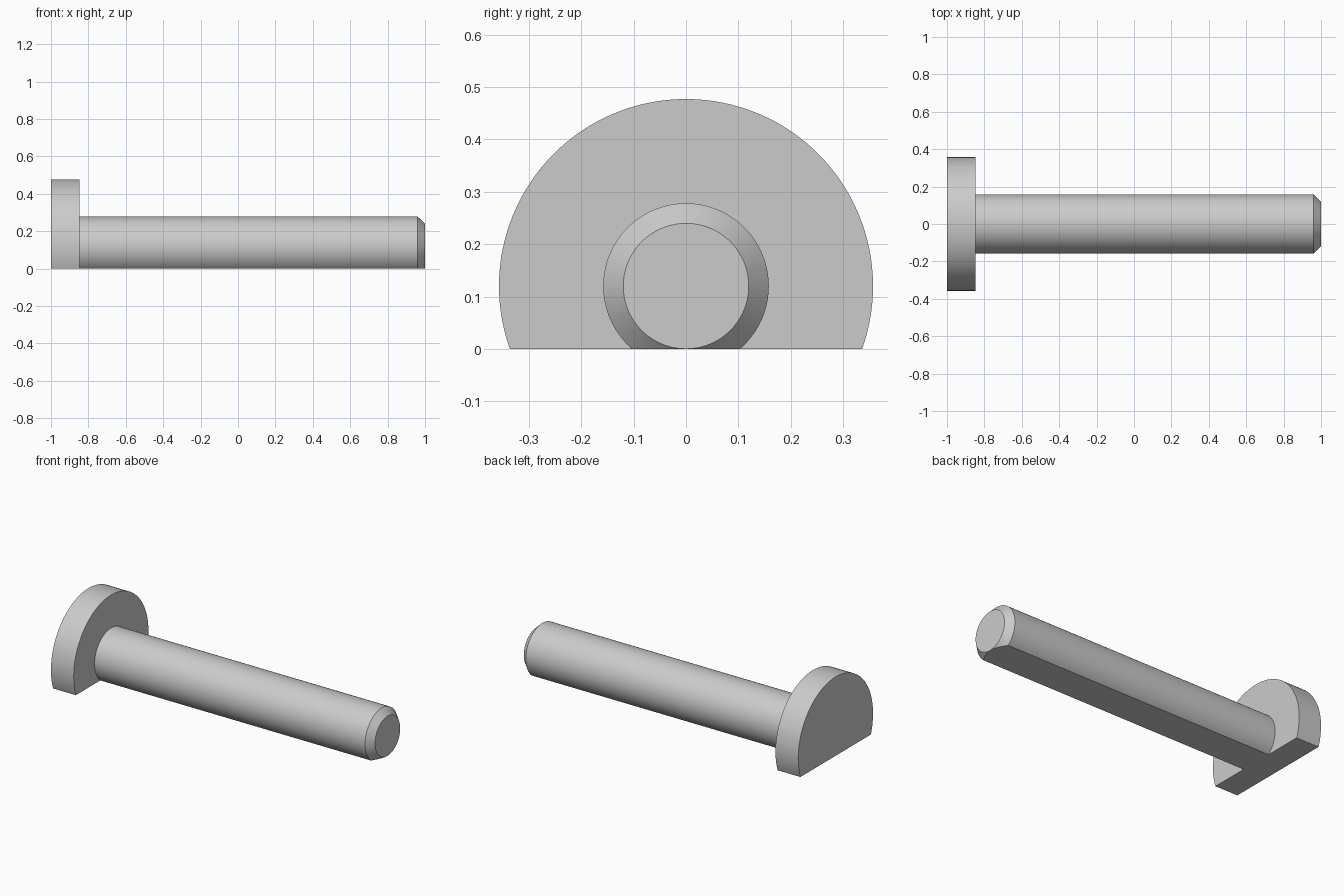
import bpy
import bmesh
from math import tau, radians
from mathutils import Vector

cube = bpy.data.objects.get("Cube")
if cube:
    bpy.data.objects.remove(cube, do_unlink=True)

AXIS_Z = 0.12
SEGMENTS = 128
HEAD_R, SHANK_R, TIP_R = 0.357, 0.158, 0.1197

# Plain grey steel
steel = bpy.data.materials.new("grey steel")
steel.use_nodes = True
grey = (0.6, 0.6, 0.6, 1)
steel.diffuse_color = grey
steel.node_tree.nodes["Principled BSDF"].inputs["Base Color"].default_value = grey

# Half profile (x, radius): head, step, shank, chamfered tip
profile = [(-1, HEAD_R), (-0.848, HEAD_R), (-0.848, SHANK_R),
           (0.96, SHANK_R), (1, TIP_R)]

# Revolve the profile around the pin's long axis
bm = bmesh.new()
verts = [bm.verts.new((x, 0, AXIS_Z + r)) for x, r in profile]
edges = [bm.edges.new(pair) for pair in zip(verts, verts[1:])]
bmesh.ops.spin(bm, geom=verts + edges, cent=(0, 0, AXIS_Z), axis=(1, 0, 0),
               angle=tau, steps=SEGMENTS, use_merge=True)
bmesh.ops.remove_doubles(bm, verts=bm.verts[:], dist=1e-5)

# Close both ends
bmesh.ops.holes_fill(bm, edges=[e for e in bm.edges if e.is_boundary], sides=0)

# Slice the flat underside and close it
bmesh.ops.bisect_plane(bm, geom=bm.verts[:] + bm.edges[:] + bm.faces[:],
                       dist=1e-6, plane_co=Vector((0, 0, 0)),
                       plane_no=Vector((0, 0, 1)), clear_inner=True)
bmesh.ops.holes_fill(bm, edges=[e for e in bm.edges if e.is_boundary], sides=0)
bmesh.ops.recalc_face_normals(bm, faces=bm.faces[:])

mesh = bpy.data.meshes.new("flat_sided_headed_pin")
bm.to_mesh(mesh)
bm.free()
mesh.materials.append(steel)
pin = bpy.data.objects.new("flat_sided_headed_pin", mesh)
bpy.context.collection.objects.link(pin)

# Smooth round walls, crisp rims
bpy.ops.object.select_all(action="DESELECT")
pin.select_set(True)
bpy.context.view_layer.objects.active = pin
bpy.ops.object.shade_smooth_by_angle(angle=radians(30))
